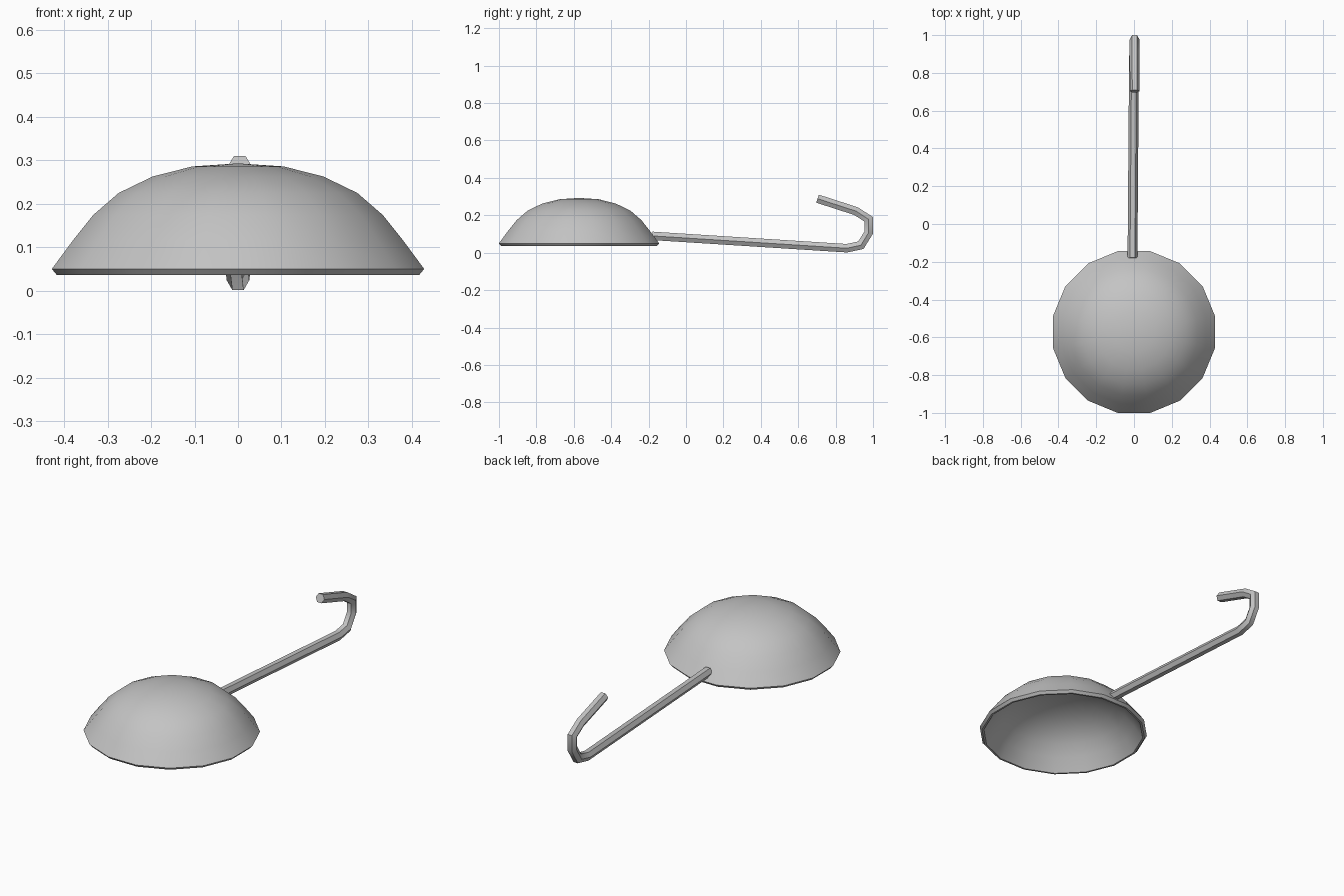
import bpy
import bmesh
from math import sin, cos, pi, radians
from mathutils import Vector

cube = bpy.data.objects.get("Cube")
if cube:
    bpy.data.objects.remove(cube, do_unlink=True)

GREY = (0.55, 0.55, 0.55, 1)
metal = bpy.data.materials.new("grey metal")
metal.use_nodes = True
metal.diffuse_color = GREY
metal.node_tree.nodes["Principled BSDF"].inputs["Base Color"].default_value = GREY


def skin(bm, rings):
    """Bridge neighbouring rings of equal length with quads."""
    for a, b in zip(rings, rings[1:]):
        n = len(a)
        for i in range(n):
            j = (i + 1) % n
            bm.faces.new((a[i], a[j], b[j], b[i]))


def finish(bm, name, angle):
    bmesh.ops.recalc_face_normals(bm, faces=bm.faces)
    mesh = bpy.data.meshes.new(name)
    bm.to_mesh(mesh)
    bm.free()
    mesh.materials.append(metal)
    obj = bpy.data.objects.new(name, mesh)
    bpy.context.collection.objects.link(obj)
    bpy.ops.object.select_all(action="DESELECT")
    obj.select_set(True)
    bpy.context.view_layer.objects.active = obj
    bpy.ops.object.shade_smooth_by_angle(angle=radians(angle))
    return obj


# Bowl: upturned shallow dome, outer skin, rim and inner skin lathed together
SIDES = 16
outer = [(0.107, 0.286), (0.2, 0.263), (0.28, 0.225),
         (0.34, 0.174), (0.388, 0.115), (0.437, 0.05)]
inner = [(0.415, 0.036), (0.37, 0.104), (0.324, 0.16),
         (0.267, 0.207), (0.19, 0.244), (0.1, 0.267)]
bm = bmesh.new()
rings = []
for r, z in outer + [(0.425, 0.036)] + inner:
    turns = [2 * pi * (i + 0.5) / SIDES for i in range(SIDES)]
    rings.append([bm.verts.new((r * cos(t), r * sin(t), z)) for t in turns])
skin(bm, rings)
for ring, z in ((rings[0], 0.293), (rings[-1], 0.274)):
    pole = bm.verts.new((0, 0, z))
    for i in range(SIDES):
        bm.faces.new((ring[i], ring[(i + 1) % SIDES], pole))
bowl = finish(bm, "bowl", 40)
bowl.location.y = -0.572

# Handle: six-sided rod with a hook, swept along a path with mitred bends
path = [Vector(p) for p in (
    (-0.008, -0.18, 0.09), (0, 0.86, 0.024), (0.002, 0.935, 0.04),
    (0.003, 0.977, 0.108), (0.003, 0.977, 0.178), (0.003, 0.91, 0.222),
    (0.004, 0.703, 0.289))]
RADIUS = 0.026
bm = bmesh.new()
rings = []
for k, p in enumerate(path):
    before = (p - path[max(k - 1, 0)]).normalized()
    after = (path[min(k + 1, len(path) - 1)] - p).normalized()
    along = (before + after).normalized()
    up = Vector((1, 0, 0)).cross(along).normalized()
    ends = [d for d in (before, after) if d.length > 0]
    mitre = RADIUS / max(along.dot(ends[0]), 0.5)
    rings.append([bm.verts.new(p + Vector((RADIUS * cos(t), 0, 0)) + up * mitre * sin(t))
                  for t in (pi * i / 3 for i in range(6))])
skin(bm, rings)
for ring in (rings[0], rings[-1]):
    bm.faces.new(ring)
finish(bm, "hooked_handle", 50)
